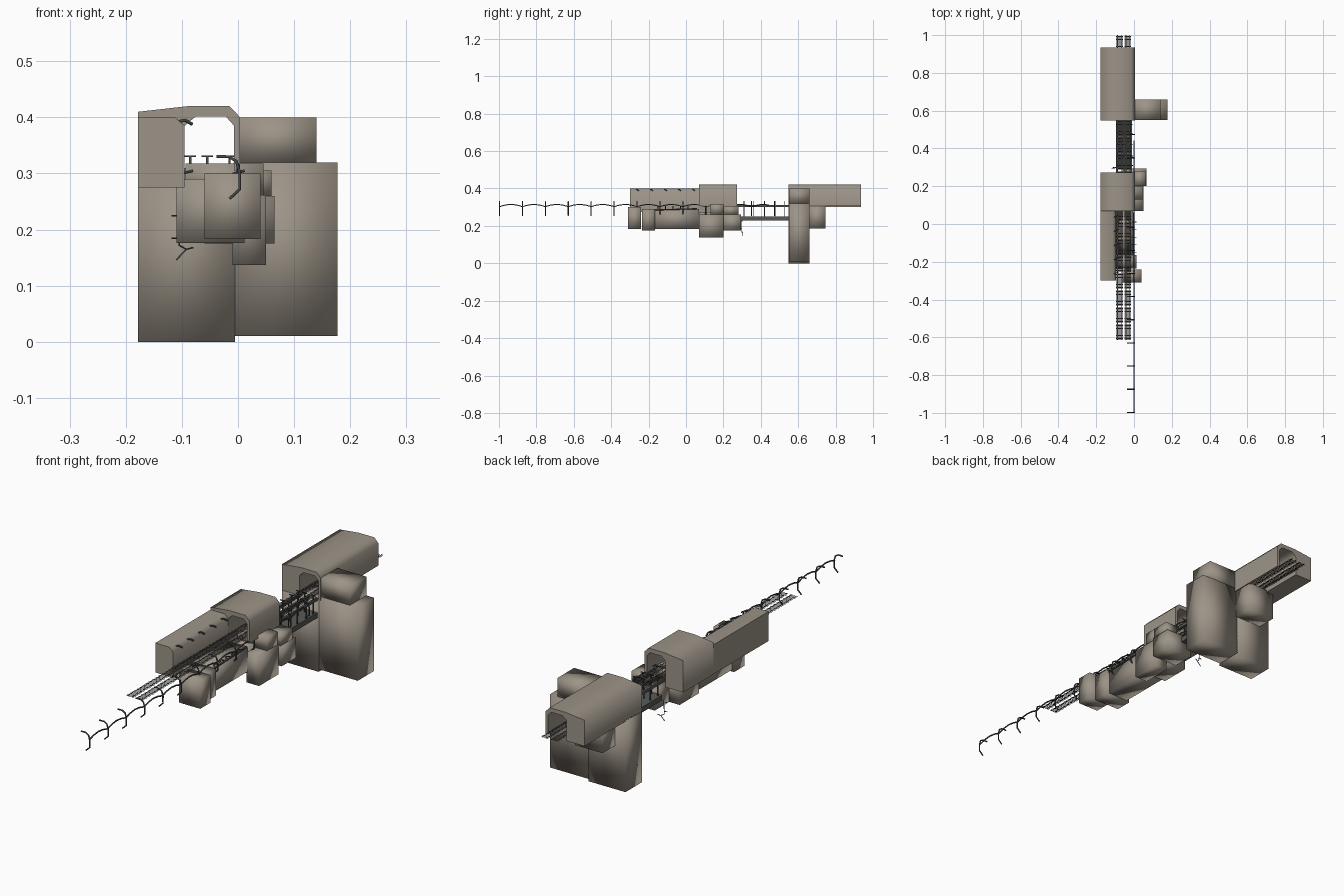
import bpy, bmesh, math

if "Cube" in bpy.data.objects:
    bpy.data.objects.remove(bpy.data.objects["Cube"])


def material(name, rgb):
    m = bpy.data.materials.new(name)
    m.diffuse_color = (*rgb, 1)
    m.use_nodes = True
    m.node_tree.nodes["Principled BSDF"].inputs["Base Color"].default_value = m.diffuse_color
    return m


ROCK = material("warm_grey_rock", (0.335, 0.295, 0.245))
DARK = material("dark_metal", (0.07, 0.07, 0.072))
STEEL = material("bridge_grey", (0.10, 0.105, 0.095))


def finish(name, bm, mat, angle=None):
    bmesh.ops.recalc_face_normals(bm, faces=bm.faces[:])
    me = bpy.data.meshes.new(name)
    bm.to_mesh(me)
    bm.free()
    me.materials.append(mat)
    ob = bpy.data.objects.new(name, me)
    bpy.context.collection.objects.link(ob)
    if angle:
        bpy.ops.object.select_all(action='DESELECT')
        ob.select_set(True)
        bpy.context.view_layer.objects.active = ob
        bpy.ops.object.shade_smooth_by_angle(angle=math.radians(angle))
    return ob


def add_box(bm, x0, x1, y0, y1, z0, z1):
    for v in bmesh.ops.create_cube(bm, size=1)['verts']:
        v.co = ((x0 + x1) / 2 + v.co.x * (x1 - x0),
                (y0 + y1) / 2 + v.co.y * (y1 - y0),
                (z0 + z1) / 2 + v.co.z * (z1 - z0))


def add_plate(bm, x0, x1, y0, y1, z):
    bm.faces.new([bm.verts.new(c) for c in
                  ((x0, y0, z), (x1, y0, z), (x1, y1, z), (x0, y1, z))])


def rock(name, dims):
    """Blocky rock with soft shading across its edges"""
    bm = bmesh.new()
    add_box(bm, *dims)
    finish(name, bm, ROCK, 120)


def extrude_y(name, profile, y0, y1, mat):
    """Cross-section in x, z swept along y"""
    bm = bmesh.new()
    f = bm.faces.new([bm.verts.new((x, y0, z)) for x, z in profile])
    r = bmesh.ops.extrude_face_region(bm, geom=[f])
    bmesh.ops.translate(bm, vec=(0, y1 - y0, 0),
                        verts=[g for g in r['geom'] if isinstance(g, bmesh.types.BMVert)])
    finish(name, bm, mat, 89)


def tube(name, paths, radius, mat=DARK):
    cu = bpy.data.curves.new(name, 'CURVE')
    cu.dimensions = '3D'
    cu.bevel_depth = radius
    cu.bevel_resolution = 1
    cu.use_fill_caps = True
    for pts in paths:
        s = cu.splines.new('POLY')
        s.points.add(len(pts) - 1)
        for p, co in zip(s.points, pts):
            p.co = (*co, 1)
    cu.materials.append(mat)
    ob = bpy.data.objects.new(name, cu)
    bpy.context.collection.objects.link(ob)


# Tunnel arches
arch = [(-0.178, 0.30), (-0.178, 0.41), (-0.09, 0.42), (-0.015, 0.42), (0.004, 0.40),
        (0.004, 0.305), (-0.007, 0.305), (-0.007, 0.385), (-0.022, 0.402),
        (-0.075, 0.402), (-0.095, 0.385), (-0.095, 0.30)]
extrude_y("far_tunnel", arch, 0.548, 0.935, ROCK)
extrude_y("middle_tunnel", [(x, 0.275 if z == 0.30 else z) for x, z in arch],
          0.07, 0.273, ROCK)

# Long rock wall beside the track
extrude_y("side_wall", [(-0.178, 0.275), (-0.178, 0.40), (-0.112, 0.40),
                        (-0.095, 0.385), (-0.095, 0.275)], -0.30, 0.07, ROCK)

# Far cliff
rock("far_cliff_left", (-0.178, -0.005, 0.548, 0.66, 0, 0.305))
rock("far_cliff_right", (-0.008, 0.177, 0.55, 0.66, 0.01, 0.32))
rock("far_cliff_top", (0.0, 0.14, 0.55, 0.66, 0.32, 0.40))
rock("far_cliff_back", (-0.13, 0.0, 0.66, 0.745, 0.185, 0.31))

# Small rocks under the track
rock("front_rock", (-0.06, 0.04, -0.31, -0.24, 0.183, 0.30))
rock("second_rock", (-0.11, 0.012, -0.235, -0.165, 0.176, 0.29))
rock("long_rock", (-0.10, -0.005, -0.165, 0.07, 0.183, 0.29))
rock("middle_rock", (-0.01, 0.05, 0.07, 0.20, 0.137, 0.262))
rock("middle_rock_base", (-0.11, -0.01, 0.07, 0.20, 0.176, 0.275))
rock("middle_rock_top", (-0.094, 0.045, 0.13, 0.20, 0.262, 0.318))
rock("rear_rock", (-0.06, 0.065, 0.20, 0.295, 0.175, 0.26))
rock("rear_rock_top", (0.0, 0.06, 0.20, 0.28, 0.26, 0.305))

# Two flat ladder-like tracks
for label, cx in (("left", -0.077), ("right", -0.033)):
    bm = bmesh.new()
    for i in range(215):
        y = -0.615 + i * 0.0075
        add_plate(bm, cx - 0.018, cx + 0.018, y, y + 0.004, 0.320)
    for s in (-0.010, 0.010):
        add_plate(bm, cx + s - 0.002, cx + s + 0.002, -0.615, 1.0, 0.3215)
    finish(label + "_track", bm, DARK)

# Bridge between the tunnels
bm = bmesh.new()
add_box(bm, -0.095, -0.01, 0.295, 0.55, 0.228, 0.250)
for x in (-0.09, -0.052, -0.015):
    add_box(bm, x - 0.004, x + 0.004, 0.273, 0.55, 0.300, 0.312)
finish("bridge_deck", bm, STEEL)
bm = bmesh.new()
for y in (0.31, 0.36, 0.42, 0.48, 0.525):
    for x in (-0.085, -0.055, -0.015):
        add_box(bm, x - 0.002, x + 0.002, y - 0.002, y + 0.002, 0.25, 0.33)
        add_box(bm, x - 0.010, x + 0.010, y - 0.002, y + 0.002, 0.329, 0.332)
finish("bridge_posts", bm, DARK)

# Hooked line posts and the wire between them
step = 0.1225
hook = [(-0.015, 0.255), (0.003, 0.272), (0.003, 0.302), (-0.003, 0.322),
        (-0.016, 0.330), (-0.038, 0.330)]
ys = [-0.997 + i * step for i in range(13)]
tube("line_posts", [[(x, y, z) for x, z in hook] for y in ys], 0.003)
wire = []
for y in ys[:-1]:
    for k in range(4):
        t = k / 4
        wire.append((0.0, y + t * step, 0.303 + 0.012 * math.sin(math.pi * t)))
tube("line_wire", [wire], 0.003)

# Small arms on the side wall
tube("wall_arms", [[(-0.108, y, 0.392), (-0.094, y + 0.005, 0.395),
                    (-0.082, y + 0.012, 0.388)]
                   for y in [-0.265 + i * 0.075 for i in range(5)]], 0.003)

# Loose brackets and pipes below the track
tube("lower_brackets", [[(x, y, 0.27), (x, y, 0.30), (x + 0.02, y, 0.305)]
                        for y in (-0.15, -0.11, -0.07, -0.03, 0.01)
                        for x in (-0.10, -0.008)], 0.0025)
tube("lower_pipes", [[(-0.002, -0.17, 0.285), (-0.002, 0.06, 0.292)],
                     [(-0.10, -0.17, 0.293), (-0.10, 0.06, 0.293)]], 0.0035)
tube("hanging_branch", [[(-0.11, 0.30, 0.146), (-0.092, 0.30, 0.165),
                         (-0.08, 0.305, 0.168)],
                        [(-0.092, 0.30, 0.165), (-0.105, 0.295, 0.172),
                         (-0.105, 0.30, 0.235)],
                        [(-0.118, 0.295, 0.185), (-0.105, 0.297, 0.185)],
                        [(-0.118, 0.295, 0.225), (-0.105, 0.30, 0.225)]], 0.0015)
